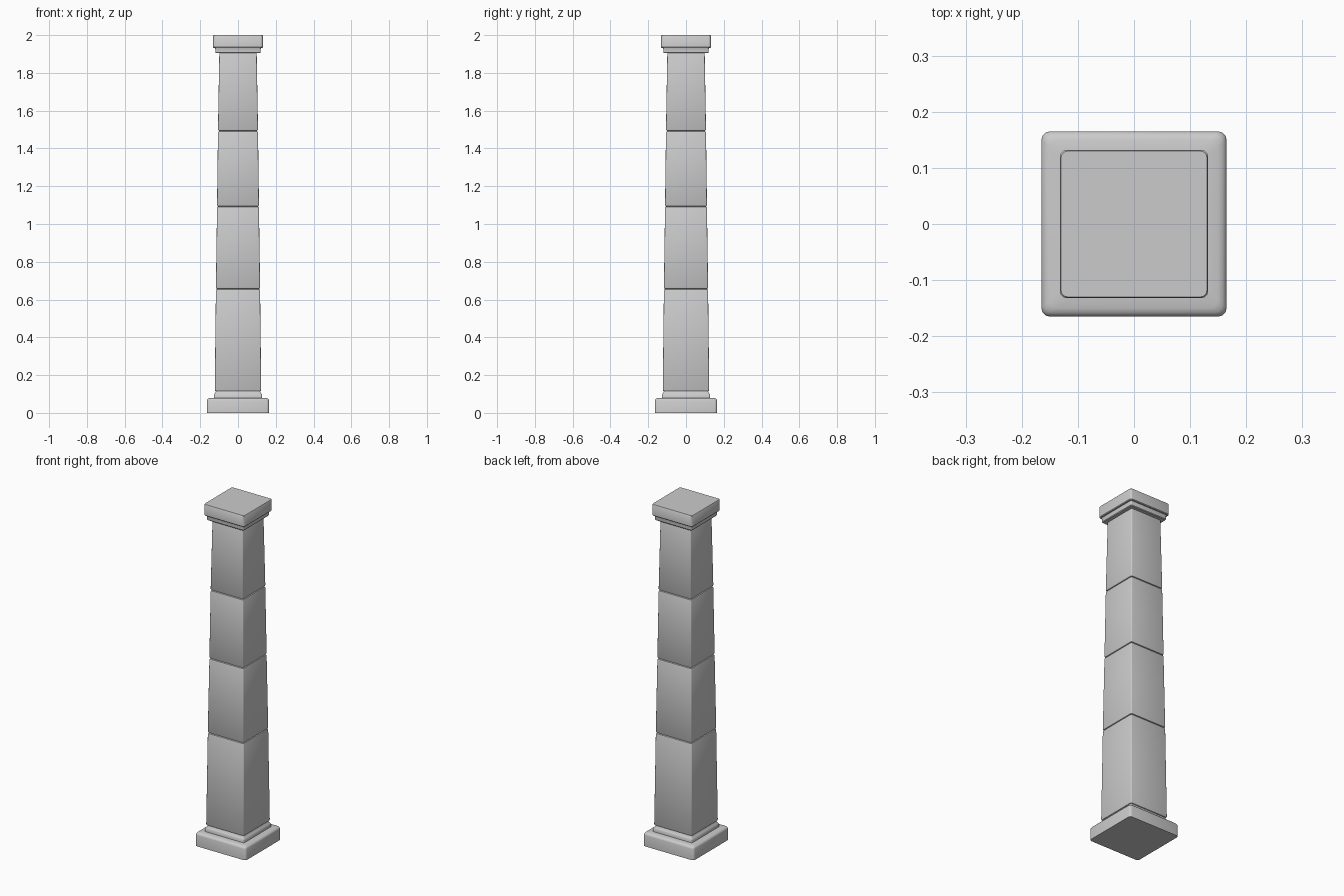
import bpy, bmesh, math

if "Cube" in bpy.data.objects:
    bpy.data.objects.remove(bpy.data.objects["Cube"])


def square_ring(bm, half, z, radius, steps=3):
    """Rounded-square ring of vertices at height z."""
    ring = []
    for quarter in range(4):
        mid = math.radians(45 + 90 * quarter)
        cx = math.copysign(half - radius, math.cos(mid))
        cy = math.copysign(half - radius, math.sin(mid))
        for i in range(steps + 1):
            a = math.radians(90 * quarter + 90 * i / steps)
            ring.append(bm.verts.new((cx + radius * math.cos(a),
                                      cy + radius * math.sin(a), z)))
    return ring


def loft(name, profile, radius):
    """Closed square-section solid through (half width, z) points."""
    bm = bmesh.new()
    rings = [square_ring(bm, h, z, radius) for h, z in profile]
    n = len(rings[0])
    for low, high in zip(rings, rings[1:]):
        for i in range(n):
            j = (i + 1) % n
            bm.faces.new((low[i], low[j], high[j], high[i]))
    bm.faces.new(rings[0][::-1])
    bm.faces.new(rings[-1])
    mesh = bpy.data.meshes.new(name)
    bm.to_mesh(mesh)
    bm.free()
    obj = bpy.data.objects.new(name, mesh)
    bpy.context.collection.objects.link(obj)
    bpy.context.view_layer.objects.active = obj
    obj.select_set(True)
    bpy.ops.object.shade_smooth_by_angle(angle=math.radians(35))
    obj.select_set(False)
    return obj


# Plinth with softened top edge
loft("plinth", [(0.165, 0), (0.165, 0.065), (0.163, 0.071),
                (0.158, 0.076), (0.150, 0.079), (0.125, 0.080)], 0.015)

# Moulding between plinth and shaft
loft("base_moulding", [(0.128, 0.078), (0.128, 0.096), (0.124, 0.102),
                       (0.119, 0.108), (0.116, 0.122)], 0.006)

# Tapering stone blocks with chamfered joints
joints = [(0.123, 0.114), (0.117, 0.656), (0.111, 1.092),
          (0.106, 1.492), (0.099, 1.910)]
for k, ((h0, z0), (h1, z1)) in enumerate(zip(joints, joints[1:])):
    loft(f"shaft_block_{k + 1}",
         [(h0 - 0.007, z0), (h0 - 0.002, z0 + 0.003), (h0, z0 + 0.008),
          (h1, z1 - 0.008), (h1 - 0.002, z1 - 0.003), (h1 - 0.007, z1)], 0.006)

# Stepped capital
loft("capital_collar", [(0.117, 1.905), (0.120, 1.909), (0.120, 1.926),
                        (0.123, 1.936)], 0.008)
loft("capital_slab", [(0.129, 1.933), (0.132, 1.937), (0.132, 1.997),
                      (0.130, 2.0)], 0.012)
